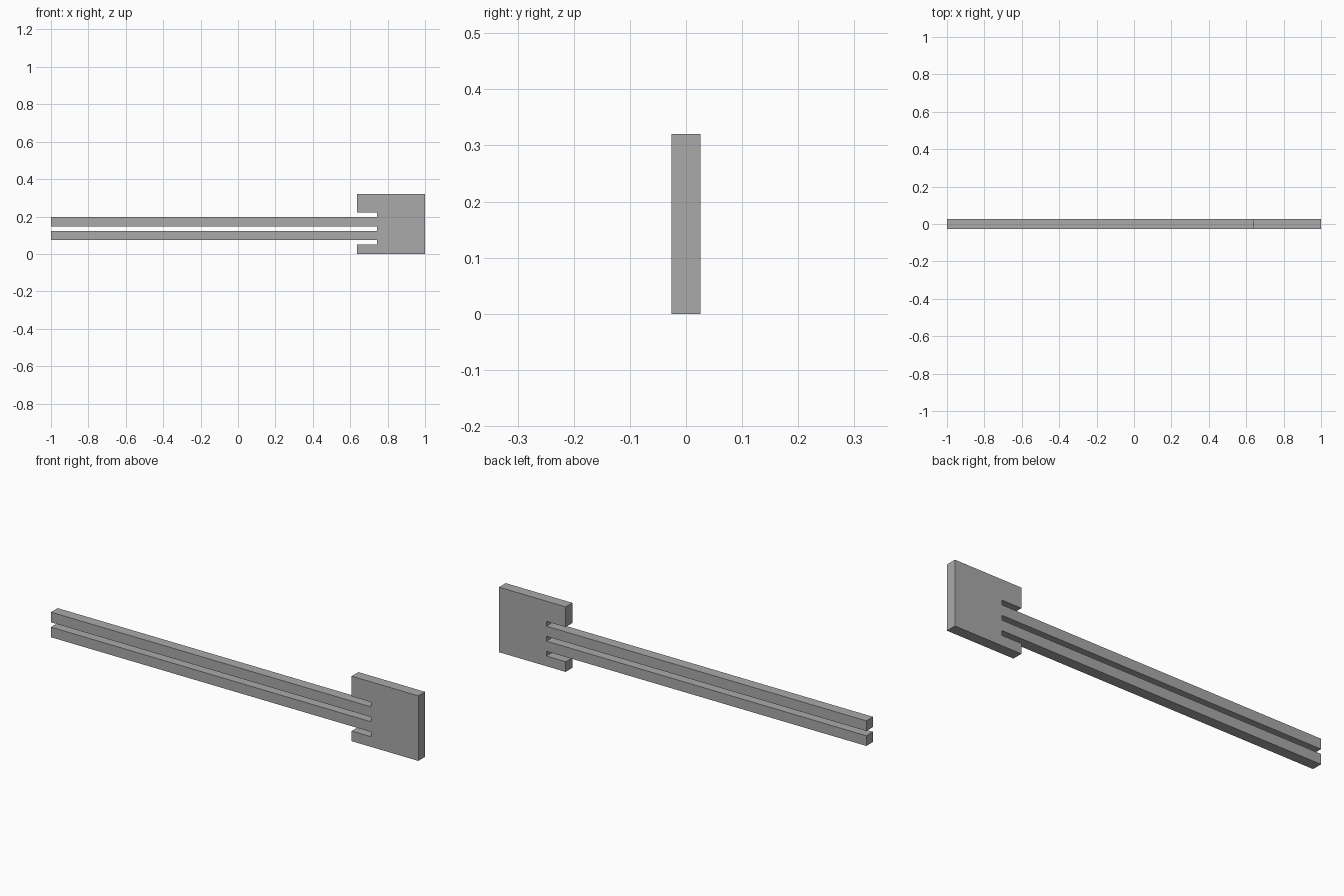
import bpy
import bmesh

cube = bpy.data.objects.get("Cube")
if cube:
    bpy.data.objects.remove(cube, do_unlink=True)

# Main dimensions
DEPTH = 0.052
HEIGHT = 0.32
HEAD_X, SLOT_X = 0.637, 0.742
BAR, GAP = 0.05, 0.0235
LOWER_LIP = 0.05

grey = bpy.data.materials.new("plain grey")
grey.use_nodes = True
colour = (0.4, 0.4, 0.4, 1)
grey.diffuse_color = colour
grey.node_tree.nodes["Principled BSDF"].inputs["Base Color"].default_value = colour

# Side profile: plate outline, with two prongs rooted in its slotted edge
outline = [(HEAD_X, 0), (1, 0), (1, HEIGHT), (HEAD_X, HEIGHT)]
z = LOWER_LIP + 3 * GAP + 2 * BAR
outline += [(HEAD_X, z), (SLOT_X, z)]
for prong in range(2):
    z -= GAP
    outline += [(SLOT_X, z), (-1, z), (-1, z - BAR), (SLOT_X, z - BAR)]
    z -= BAR
outline += [(SLOT_X, LOWER_LIP), (HEAD_X, LOWER_LIP)]

# Extrude the profile through the thickness
bm = bmesh.new()
face = bm.faces.new([bm.verts.new((x, -DEPTH / 2, h)) for x, h in outline])
result = bmesh.ops.extrude_face_region(bm, geom=[face], use_keep_orig=True)
moved = [v for v in result["geom"] if isinstance(v, bmesh.types.BMVert)]
bmesh.ops.translate(bm, verts=moved, vec=(0, DEPTH, 0))
bmesh.ops.recalc_face_normals(bm, faces=bm.faces)

mesh = bpy.data.meshes.new("two_pronged_plate")
bm.to_mesh(mesh)
bm.free()
mesh.materials.append(grey)
plate = bpy.data.objects.new("two_pronged_plate", mesh)
bpy.context.collection.objects.link(plate)
